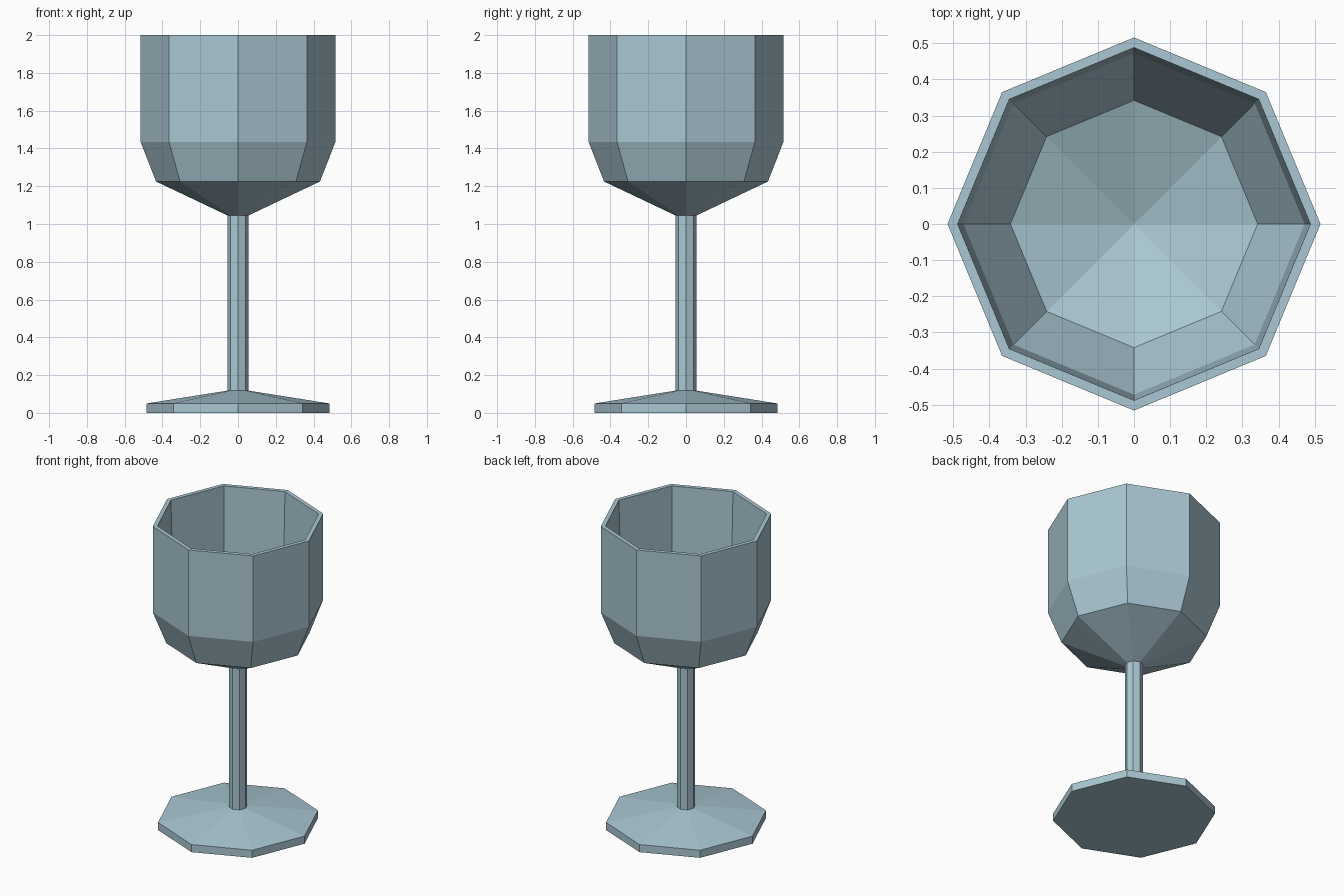
import bpy, bmesh, math

if "Cube" in bpy.data.objects:
    bpy.data.objects.remove(bpy.data.objects["Cube"])

SIDES = 8

glass = bpy.data.materials.new("pale_blue_glass")
glass.diffuse_color = (0.40, 0.57, 0.65, 1)
glass.use_nodes = True
glass.node_tree.nodes["Principled BSDF"].inputs["Base Color"].default_value = glass.diffuse_color


def lathe(name, profile):
    """Revolve (radius, z) points into a flat-faced octagonal solid; radius 0 makes a tip."""
    bm = bmesh.new()
    rings = []
    for r, z in profile:
        if r == 0:
            rings.append([bm.verts.new((0, 0, z))] * SIDES)
        else:
            rings.append([bm.verts.new((r * math.cos(2 * math.pi * i / SIDES),
                                        r * math.sin(2 * math.pi * i / SIDES), z))
                          for i in range(SIDES)])
    for a, b in zip(rings, rings[1:]):
        for i in range(SIDES):
            j = (i + 1) % SIDES
            bm.faces.new(list(dict.fromkeys((a[i], a[j], b[j], b[i]))))
    bmesh.ops.recalc_face_normals(bm, faces=bm.faces)
    mesh = bpy.data.meshes.new(name)
    bm.to_mesh(mesh)
    bm.free()
    mesh.materials.append(glass)
    obj = bpy.data.objects.new(name, mesh)
    bpy.context.collection.objects.link(obj)
    return obj


# Whole goblet as one continuous profile: foot, stem, bowl outside, rim, bowl inside
lathe("goblet", [
    (0, 0), (0.484, 0), (0.484, 0.05),              # foot
    (0.055, 0.118), (0.055, 1.045),                 # stem
    (0.434, 1.225), (0.516, 1.435), (0.516, 2.0),   # bowl outside
    (0.488, 2.0), (0.472, 1.45),                    # rim and inner wall
    (0.342, 1.21), (0, 1.08),                       # bowl floor
])
